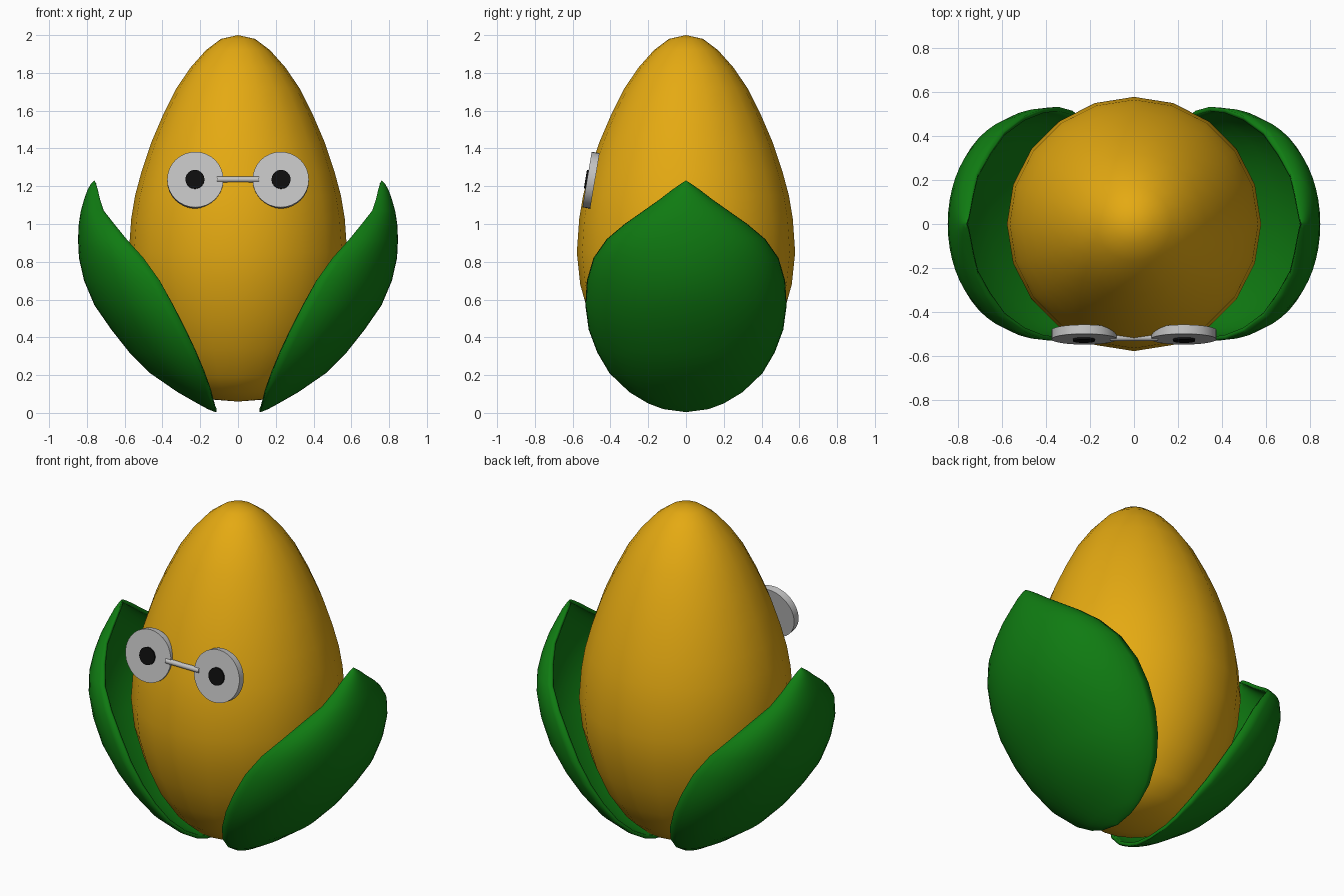
import bpy, bmesh, math
from mathutils import Matrix, Vector

if "Cube" in bpy.data.objects:
    bpy.data.objects.remove(bpy.data.objects["Cube"])


def material(name, rgb):
    m = bpy.data.materials.new(name)
    m.diffuse_color = (*rgb, 1)
    m.use_nodes = True
    m.node_tree.nodes["Principled BSDF"].inputs["Base Color"].default_value = m.diffuse_color
    return m


YELLOW = material("corn yellow", (0.78, 0.40, 0.006))
GREEN = material("husk green", (0.005, 0.20, 0.006))
GREY = material("light grey", (0.55, 0.55, 0.55))
BLACK = material("black", (0.004, 0.004, 0.004))


def finish(bm, name, mat, angle=40):
    bmesh.ops.remove_doubles(bm, verts=bm.verts, dist=1e-4)
    bmesh.ops.recalc_face_normals(bm, faces=bm.faces)
    me = bpy.data.meshes.new(name)
    bm.to_mesh(me)
    bm.free()
    ob = bpy.data.objects.new(name, me)
    bpy.context.collection.objects.link(ob)
    me.materials.append(mat)
    bpy.ops.object.select_all(action='DESELECT')
    ob.select_set(True)
    bpy.context.view_layer.objects.active = ob
    bpy.ops.object.shade_smooth_by_angle(angle=math.radians(angle))
    return ob


def grid(bm, rows):
    vs = [[bm.verts.new(p) for p in row] for row in rows]
    for a, b in zip(vs, vs[1:]):
        for i in range(len(a) - 1):
            bm.faces.new((a[i], a[i + 1], b[i + 1], b[i]))


# Egg-shaped cob: profile of (radius, height) spun in 20 steps
profile = [(0, .06), (.13, .07), (.25, .11), (.34, .19), (.44, .34), (.51, .5),
           (.56, .68), (.578, .85), (.565, 1.03), (.545, 1.15), (.51, 1.28),
           (.46, 1.43), (.40, 1.57), (.325, 1.72), (.25, 1.83), (.17, 1.92),
           (.09, 1.98), (0, 2.0)]
bm = bmesh.new()
grid(bm, [[(r * math.cos(i * math.tau / 20), r * math.sin(i * math.tau / 20), z)
           for i in range(21)] for r, z in profile])
finish(bm, "cob_body", YELLOW, 60)

# Cupped husk leaves: (height, spine x, edge x, half width)
sections = [(.004, .12, .115, .0), (.02, .16, .122, .12), (.05, .215, .13, .20),
            (.11, .32, .145, .30), (.21, .465, .18, .405), (.32, .575, .225, .47),
            (.44, .67, .28, .515), (.57, .76, .345, .533), (.70, .815, .415, .525),
            (.82, .842, .50, .49), (.92, .847, .59, .42), (1.0, .843, .655, .325),
            (1.07, .832, .71, .225), (1.13, .815, .73, .14), (1.18, .797, .742, .075),
            (1.215, .777, .752, .025), (1.23, .762, .76, .0)]
for side, label in ((1, "right"), (-1, "left")):
    bm = bmesh.new()
    rows = []
    for z, spine, edge, w in sections:
        row = []
        for i in range(25):
            t = math.pi * (i / 24 - .5)
            row.append((side * (edge + (spine - edge) * math.cos(t)), w * math.sin(t), z))
        rows.append(row)
    grid(bm, rows)
    leaf = finish(bm, "husk_leaf_" + label, GREEN, 60)
    # make normals point outwards before giving the leaf thickness
    me = leaf.data
    if sum(p.normal.x * side * p.area for p in me.polygons) < 0:
        me.flip_normals()
    mod = leaf.modifiers.new("thickness", 'SOLIDIFY')
    mod.thickness = .02
    mod.offset = -1

# Eyes: tilted discs with thin pupils
TILT = math.radians(9.5)


def disc(name, x, radius, depth, out, mat):
    bm = bmesh.new()
    axis = Vector((0, -math.cos(TILT), math.sin(TILT)))
    m = (Matrix.Translation(Vector((x, -.503, 1.232)) + axis * out)
         @ Matrix.Rotation(math.pi / 2 - TILT, 4, 'X'))
    bmesh.ops.create_cone(bm, cap_ends=True, segments=32, radius1=radius,
                          radius2=radius, depth=depth, matrix=m)
    finish(bm, name, mat)


for s, label in ((1, "right"), (-1, "left")):
    disc("eye_" + label, s * .226, .149, .042, 0, GREY)
    disc("pupil_" + label, s * .228, .05, .009, .0255, BLACK)

# Bridge rod between the eyes
bm = bmesh.new()
bmesh.ops.create_cone(bm, cap_ends=True, segments=16, radius1=.015, radius2=.015, depth=.22,
                      matrix=Matrix.Translation((0, -.517, 1.236)) @ Matrix.Rotation(math.pi / 2, 4, 'Y'))
finish(bm, "eye_bridge", GREY)
